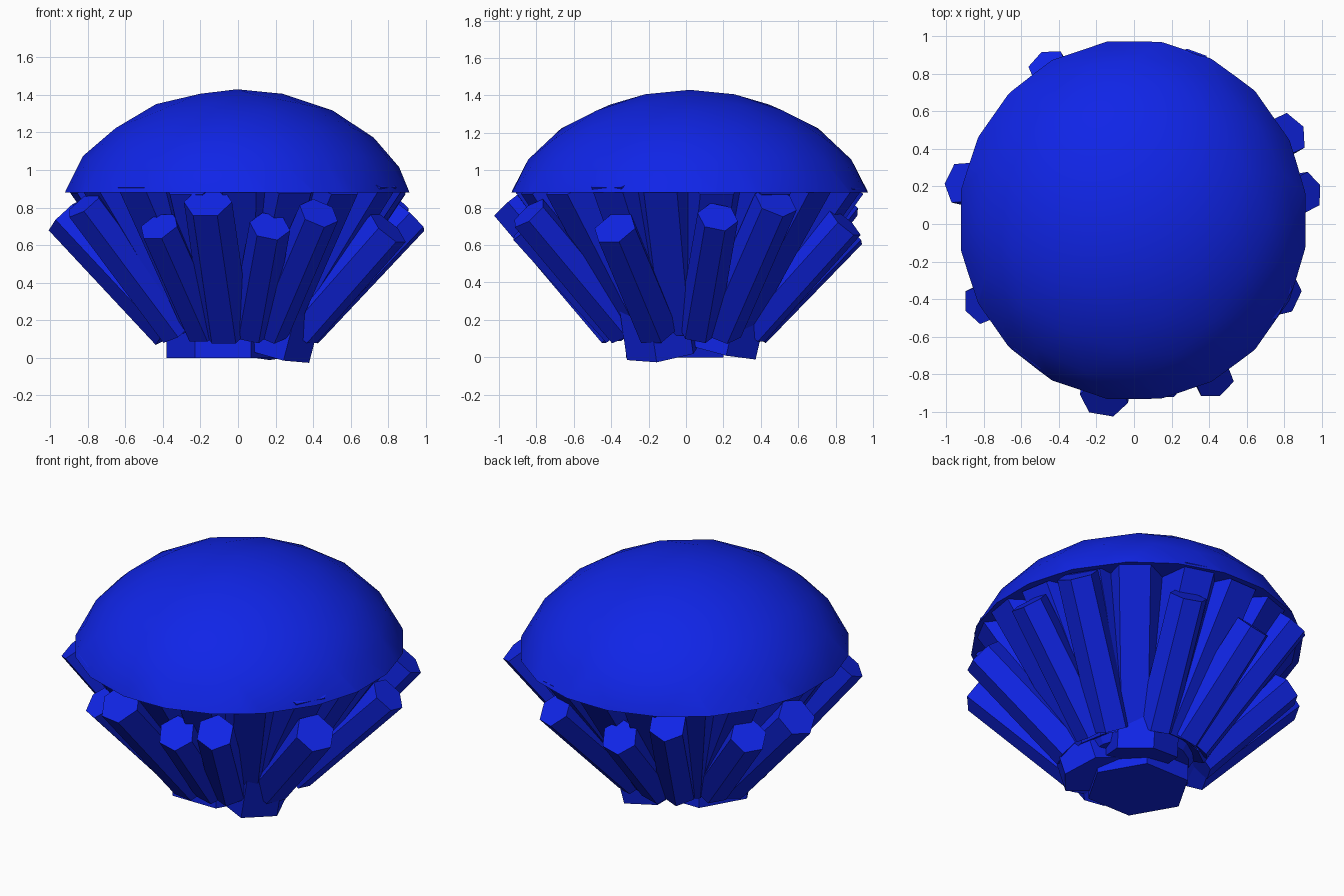
import bpy, bmesh, math, random
from mathutils import Vector, Matrix

if "Cube" in bpy.data.objects:
    bpy.data.objects.remove(bpy.data.objects["Cube"])

random.seed(4)
blue = bpy.data.materials.new("deep blue")
blue.diffuse_color = (0.005, 0.018, 0.8, 1)
blue.use_nodes = True
blue.node_tree.nodes["Principled BSDF"].inputs["Base Color"].default_value = blue.diffuse_color


def finish(name, bm, smooth=False):
    me = bpy.data.meshes.new(name)
    bmesh.ops.recalc_face_normals(bm, faces=bm.faces)
    for f in bm.faces:
        f.smooth = smooth and f.normal.z > -0.9
    bm.to_mesh(me)
    bm.free()
    me.materials.append(blue)
    ob = bpy.data.objects.new(name, me)
    bpy.context.collection.objects.link(ob)
    return ob


def prism(name, a, b, r0, r1, turn=0.0):
    """Hexagonal crystal running from a to b, one flat side facing outwards."""
    a, b = Vector(a), Vector(b)
    d = (b - a).normalized()
    side = Vector((-d.y, d.x, 0))
    side = side.normalized() if side.length > 1e-4 else Vector((1, 0, 0))
    out = side.cross(d)
    bm = bmesh.new()
    rings = []
    for c, r in ((a, r0), (b, r1)):
        rings.append([bm.verts.new(c + r * (math.cos(t) * side + math.sin(t) * out))
                      for t in (turn + i * math.pi / 3 for i in range(6))])
    lo, hi = rings
    bm.faces.new(lo[::-1])
    bm.faces.new(hi)
    for i in range(6):
        j = (i + 1) % 6
        bm.faces.new((lo[i], lo[j], hi[j], hi[i]))
    return finish(name, bm)


# Domed cap: low-poly smooth ellipsoid, cut flat underneath
bm = bmesh.new()
bmesh.ops.create_icosphere(bm, subdivisions=3, radius=1)
bm.transform(Matrix.Translation((-0.005, 0.02, 0.68)) @ Matrix.Diagonal((0.965, 1.0, 0.75, 1)))
bmesh.ops.bisect_plane(bm, geom=bm.verts[:] + bm.edges[:] + bm.faces[:],
                       plane_co=(0, 0, 0.88), plane_no=(0, 0, 1), clear_inner=True)
bmesh.ops.holes_fill(bm, edges=[e for e in bm.edges if e.is_boundary])
finish("domed_cap", bm, True)

# Solid core closing the gaps behind the crystals
bm = bmesh.new()
bmesh.ops.create_cone(bm, cap_ends=True, segments=18, radius1=0.3, radius2=0.82, depth=0.84)
bm.transform(Matrix.Translation((0, 0.02, 0.52)) @ Matrix.Diagonal((0.98, 1.03, 1, 1)))
finish("core", bm)

# Ring of broad crystals that disappear into the cap
N = 18
for i in range(N):
    t = 2 * math.pi * (i + 0.5) / N + random.uniform(-0.04, 0.04)
    c, s = math.cos(t) * 0.98, math.sin(t) * 1.03
    k = random.uniform(-0.02, 0.03)
    prism("broad_crystal", (0.27 * c, 0.27 * s + 0.01, 0.19 + k),
          ((0.78 + 0.6 * k) * c, (0.78 + 0.6 * k) * s + 0.02, 0.97 + k), 0.15, 0.18)

# Slim crystals with open hexagon ends: end x, y, z, radius
slim = [(-0.16, -0.93, 0.83, 0.13), (0.17, -0.85, 0.70, 0.11), (0.43, -0.84, 0.77, 0.11),
        (0.80, -0.38, 0.69, 0.12), (0.92, 0.17, 0.75, 0.11), (0.82, 0.48, 0.83, 0.12),
        (0.31, 0.85, 0.72, 0.11), (-0.15, 0.87, 0.68, 0.11), (-0.46, 0.84, 0.83, 0.11),
        (-0.74, 0.44, 0.68, 0.11), (-0.92, 0.22, 0.76, 0.12), (-0.82, -0.43, 0.82, 0.11),
        (-0.42, -0.75, 0.70, 0.11)]
for n, (x, y, z, r) in enumerate(slim):
    k = 0.36 / math.hypot(x, y)
    prism("slim_crystal", (x * k, y * k, 0.15), (x, y, z), r, r, 0.3 * (n % 3))

# Stubby crystals forming the foot
prism("foot_crystal", (-0.08, -0.06, 0.0), (-0.08, -0.06, 0.35), 0.30, 0.30)
prism("foot_crystal", (0.18, -0.12, 0.03), (0.25, -0.16, 0.3), 0.21, 0.21, 0.2)
prism("foot_crystal", (0.10, 0.18, 0.04), (0.13, 0.24, 0.3), 0.21, 0.21, 0.4)
